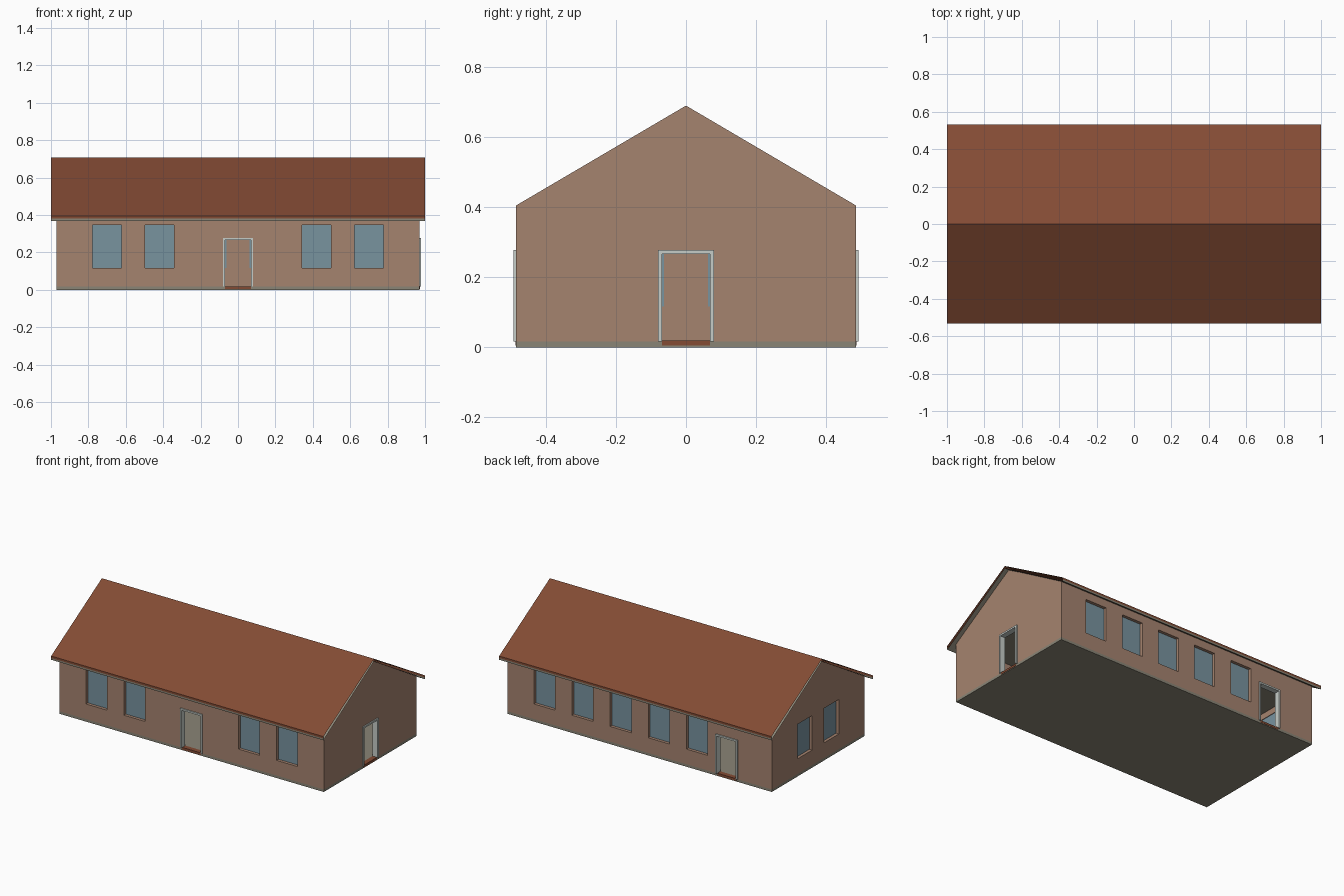
import bpy, bmesh, math
from mathutils import Matrix, Vector

if "Cube" in bpy.data.objects:
    bpy.data.objects.remove(bpy.data.objects["Cube"], do_unlink=True)

HALF_X, HALF_Y = 0.97, 0.485          # outer wall faces
THICK, BASE = 0.03, 0.017             # wall thickness, slab height
EAVE, RIDGE, CEILING = 0.405, 0.69, 0.385


def material(name, rgb):
    linear = [((c / 255 + 0.055) / 1.055) ** 2.4 for c in rgb] + [1]
    m = bpy.data.materials.new(name)
    m.use_nodes = True
    m.diffuse_color = linear
    m.node_tree.nodes["Principled BSDF"].inputs["Base Color"].default_value = linear
    return m


wall_mat = material("wall brown", (165, 131, 111))
roof_mat = material("roof tile red", (131, 75, 52))
glass_mat = material("window blue", (120, 147, 159))
grey_mat = material("concrete grey", (138, 133, 118))
frame_mat = material("frame light grey", (198, 205, 200))


def add_object(name, bm, *mats):
    bmesh.ops.recalc_face_normals(bm, faces=bm.faces)
    mesh = bpy.data.meshes.new(name)
    bm.to_mesh(mesh)
    bm.free()
    for m in mats:
        mesh.materials.append(m)
    ob = bpy.data.objects.new(name, mesh)
    bpy.context.collection.objects.link(ob)
    return ob


def add_box(bm, low, high, place=Matrix()):
    low, high = Vector(low), Vector(high)
    size = Matrix.Diagonal((*(high - low), 1))
    bmesh.ops.create_cube(bm, size=1, matrix=place @ Matrix.Translation((low + high) / 2) @ size)


def box(name, low, high, mat, place=Matrix()):
    bm = bmesh.new()
    add_box(bm, low, high, place)
    return add_object(name, bm, mat)


# Each wall: quarter turns from the front, distance out, windows, doors
WALLS = {
    "front": (0, HALF_Y, (-0.7, -0.42, 0.42, 0.7), (0,)),
    "left": (1, HALF_X, (), (0,)),
    "back": (2, HALF_Y, (-0.7, -0.42, -0.14, 0.14, 0.42), (0.64,)),
    "right": (3, HALF_X, (-0.14, 0.14), ()),
}
WIN_HALF, WIN_LOW, WIN_HIGH = 0.0775, 0.117, 0.346
DOOR_HALF, DOOR_HIGH, BAR = 0.08, 0.278, 0.011

# Gabled body as an extruded profile
bm = bmesh.new()
profile = [(-HALF_Y, BASE), (HALF_Y, BASE), (HALF_Y, EAVE), (0, RIDGE), (-HALF_Y, EAVE)]
face = bm.faces.new([bm.verts.new((-HALF_X, y, z)) for y, z in profile])
grown = bmesh.ops.extrude_face_region(bm, geom=[face])["geom"]
bmesh.ops.translate(bm, vec=(2 * HALF_X, 0, 0),
                    verts=[v for v in grown if isinstance(v, bmesh.types.BMVert)])
walls = add_object("walls", bm, wall_mat, grey_mat)

# Cutters for the room and the openings
cutters = [box("room_cutter", (THICK - HALF_X, THICK - HALF_Y, -0.1),
               (HALF_X - THICK, HALF_Y - THICK, CEILING), wall_mat)]

for side, (turns, out, windows, doors) in WALLS.items():
    place = Matrix.Rotation(turns * math.pi / 2, 4, "Z") @ Matrix.Translation((0, -out, 0))
    # Windows: glass set back in the opening
    for x in windows:
        cutters.append(box("window_cutter", (x - WIN_HALF, -0.05, WIN_LOW),
                           (x + WIN_HALF, 0.06, WIN_HIGH), wall_mat, place))
        box(side + "_window_glass", (x - WIN_HALF, 0.02, WIN_LOW),
            (x + WIN_HALF, 0.026, WIN_HIGH), glass_mat, place)
    # Doors: open, with a frame and a threshold
    for x in doors:
        cutters.append(box("door_cutter", (x - DOOR_HALF, -0.05, -0.05),
                           (x + DOOR_HALF, 0.06, DOOR_HIGH), wall_mat, place))
        bm = bmesh.new()
        inner = DOOR_HALF - BAR
        for s in (-1, 1):
            a, b = sorted((x + s * inner, x + s * DOOR_HALF))
            add_box(bm, (a, -0.008, BASE), (b, THICK, DOOR_HIGH), place)
        add_box(bm, (x - inner, -0.008, DOOR_HIGH - BAR), (x + inner, THICK, DOOR_HIGH), place)
        add_object(side + "_door_frame", bm, frame_mat)
        box(side + "_door_threshold", (x - inner, -0.002, 0.005),
            (x + inner, THICK, BASE + 0.002), roof_mat, place)

for cutter in cutters:
    cutter.hide_render = True
    mod = walls.modifiers.new("cut", "BOOLEAN")
    mod.operation, mod.solver, mod.object = "DIFFERENCE", "EXACT", cutter
bpy.context.view_layer.update()
cut_mesh = bpy.data.meshes.new_from_object(
    walls.evaluated_get(bpy.context.evaluated_depsgraph_get()))
walls.modifiers.clear()
walls.data = cut_mesh
for cutter in cutters:
    bpy.data.objects.remove(cutter, do_unlink=True)

# Ceiling faces are grey, all other wall faces brown
cut_mesh.materials.clear()
cut_mesh.materials.append(wall_mat)
cut_mesh.materials.append(grey_mat)
for p in cut_mesh.polygons:
    p.material_index = int(p.normal.z < -0.9 and p.center.z > WIN_HIGH + 0.02)

# Floor slab
box("floor_slab", (-HALF_X, -HALF_Y, 0), (HALF_X, HALF_Y, BASE), grey_mat)

# Roof: tiled sheet with eave strips, open at the gable ends
def sheet(name, path, mat):
    bm = bmesh.new()
    rows = [[bm.verts.new((x, y, z)) for x in (-1, 1)] for y, z in path]
    for (a, b), (c, d) in zip(rows, rows[1:]):
        bm.faces.new((a, b, d, c))
    return add_object(name, bm, mat)


OVER = 0.532
sheet("roof_tiles", [(-OVER, 0.381), (-OVER, 0.394), (0, 0.707),
                     (OVER, 0.394), (OVER, 0.381)], roof_mat)
soffit = sheet("roof_underside", [(-OVER, 0.381), (-OVER, 0.369), (0, 0.692),
                                  (OVER, 0.369), (OVER, 0.381)], grey_mat)
soffit.data.flip_normals()
